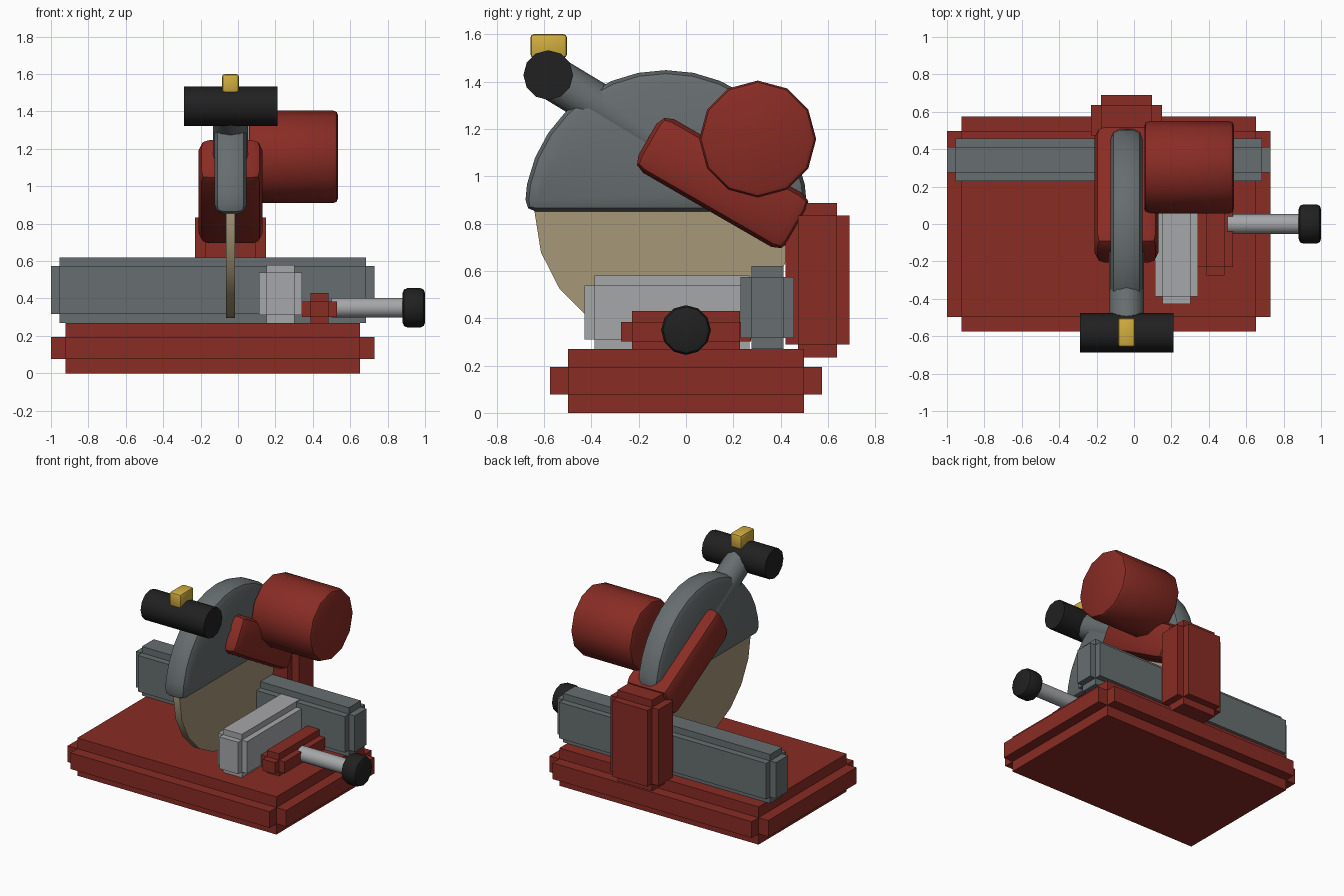
import bpy, bmesh
from math import radians
from mathutils import Matrix, Vector

if "Cube" in bpy.data.objects:
    bpy.data.objects.remove(bpy.data.objects["Cube"], do_unlink=True)


def material(name, r, g, b):
    m = bpy.data.materials.new(name)
    m.use_nodes = True
    m.diffuse_color = (r, g, b, 1)
    m.node_tree.nodes["Principled BSDF"].inputs["Base Color"].default_value = (r, g, b, 1)
    return m


RED = material("red paint", .25, .025, .018)
GREY = material("dark grey metal", .135, .155, .16)
STEEL = material("light steel", .38, .385, .40)
TAN = material("tan abrasive", .38, .31, .19)
BLACK = material("black rubber", .015, .015, .015)
GOLD = material("gold button", .64, .42, .05)

CX = -.04  # shared centre line of the cutting head


def finish(name, bm, mat, smooth=True, bevel=0):
    bmesh.ops.recalc_face_normals(bm, faces=bm.faces)
    mesh = bpy.data.meshes.new(name)
    bm.to_mesh(mesh)
    bm.free()
    mesh.materials.append(mat)
    ob = bpy.data.objects.new(name, mesh)
    bpy.context.collection.objects.link(ob)
    bpy.ops.object.select_all(action="DESELECT")
    ob.select_set(True)
    bpy.context.view_layer.objects.active = ob
    if bevel:
        mod = ob.modifiers.new("rounded edges", "BEVEL")
        mod.width = bevel
        mod.segments = 2
        mod.limit_method = "ANGLE"
        mod.angle_limit = radians(40)
        bpy.ops.object.modifier_apply(modifier=mod.name)
    if smooth:
        bpy.ops.object.shade_smooth_by_angle(angle=radians(40))
    return ob


def add_box(bm, centre, size, turn=Matrix()):
    m = Matrix.Translation(centre) @ turn @ Matrix.Diagonal((*size, 1))
    bmesh.ops.create_cube(bm, size=1, matrix=m)


def stepped_block(name, low, high, step, mat):
    """Block with square steps cut into all its edges."""
    low, high = Vector(low), Vector(high)
    bm = bmesh.new()
    for axis in range(3):
        size = high - low - Vector((2 * step,) * 3)
        size[axis] += 2 * step
        add_box(bm, (low + high) / 2, size)
    return finish(name, bm, mat, smooth=False)


def bevelled_block(name, centre, size, bevel, mat, tilt=0):
    bm = bmesh.new()
    add_box(bm, centre, size, Matrix.Rotation(radians(tilt), 4, "X"))
    return finish(name, bm, mat, bevel=bevel)


def rod(name, start, end, radius, sides, mat, bevel=0, half=False):
    """Cylinder between two points; half keeps only the part above its axis."""
    start, end = Vector(start), Vector(end)
    axis = end - start
    bm = bmesh.new()
    m = Matrix.Translation((start + end) / 2) @ axis.to_track_quat("Z", "Y").to_matrix().to_4x4()
    bmesh.ops.create_cone(bm, cap_ends=True, segments=sides, radius1=radius,
                          radius2=radius, depth=axis.length, matrix=m)
    if half:
        bmesh.ops.bisect_plane(bm, geom=bm.verts[:] + bm.edges[:] + bm.faces[:], dist=1e-4,
                               plane_co=start, plane_no=(0, 0, 1), clear_inner=True)
        bmesh.ops.holes_fill(bm, edges=[e for e in bm.edges if e.is_boundary])
    return finish(name, bm, mat, bevel=bevel)


# Base, fence and rear post
stepped_block("base", (-1, -.575, 0), (.73, .575, .27), .077, RED)
stepped_block("fence", (-1, .23, .27), (.73, .457, .62), .046, GREY)
stepped_block("rear_post", (-.23, .42, .235), (.15, .69, .887), .053, RED)

# Clamp
stepped_block("clamp_jaw", (.112, -.428, .27), (.342, .31, .58), .041, STEEL)
stepped_block("screw_block", (.342, -.275, .255), (.53, .275, .43), .046, RED)
rod("clamp_screw", (.5, 0, .35), (.92, 0, .35), .053, 16, STEEL)
rod("clamp_knob", (.88, 0, .35), (1, 0, .35), .105, 12, BLACK, bevel=.025)

# Cutting disc and guard
rod("cutting_disc", (CX - .025, -.085, .85), (CX + .025, -.085, .85), .555, 20, TAN)
rod("guard", (CX - .085, -.085, .85), (CX + .085, -.085, .85), .598, 32, GREY,
    bevel=.05, half=True)

# Swing arm and motor
bevelled_block("swing_arm", (CX, .155, .971), (.34, .735, .262), .055, RED, tilt=-30)
rod("motor", (.055, .303, 1.157), (.535, .303, 1.157), .247, 12, RED, bevel=.025)

# Handle
rod("handle_bar", (CX, -.58, 1.425), (CX, -.15, 1.165), .093, 12, GREY)
rod("handle_grip", (-.29, -.582, 1.427), (.21, -.582, 1.427), .105, 12, BLACK)
bevelled_block("trigger_button", (CX, -.58, 1.55), (.09, .155, .1), .015, GOLD)
